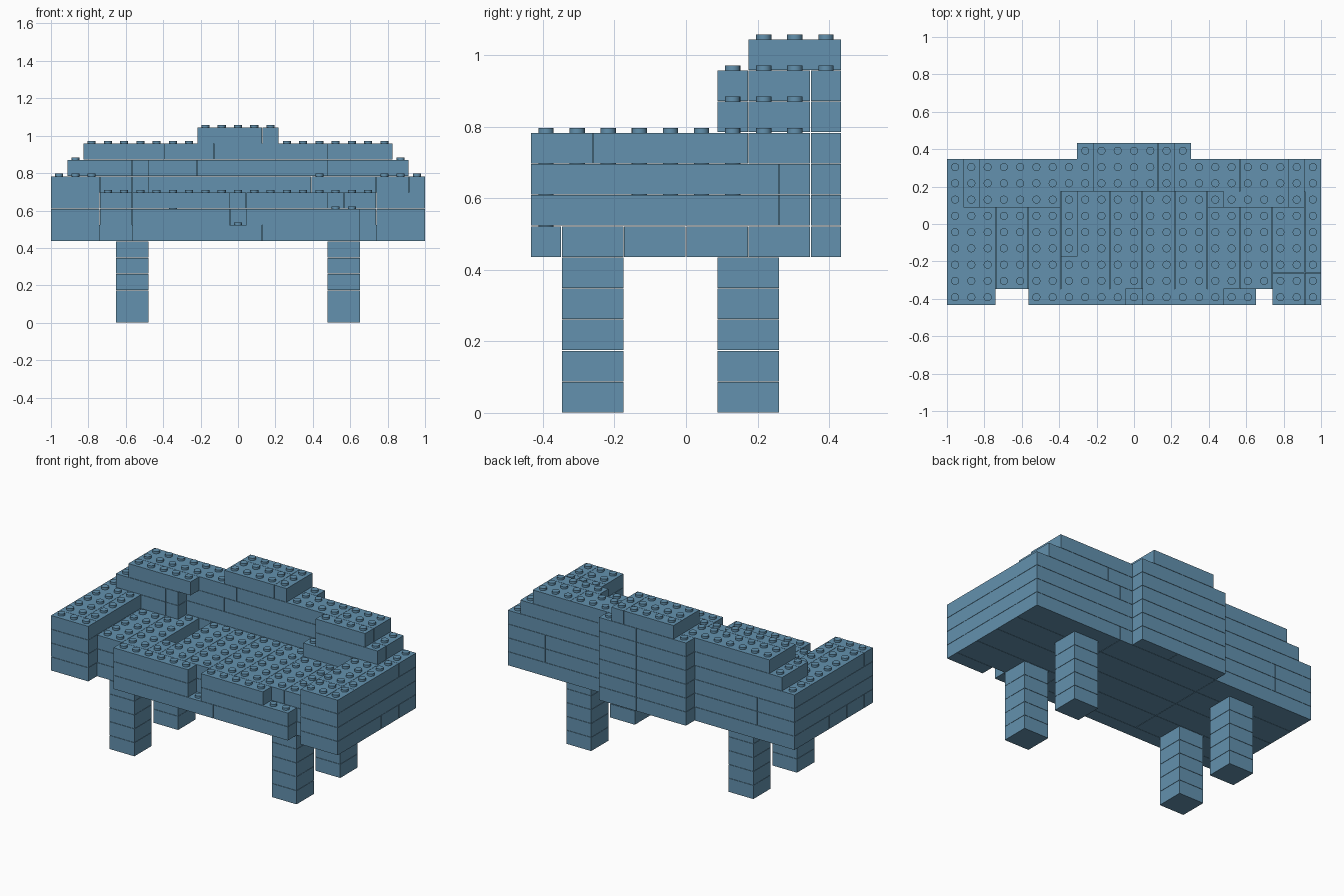
import bpy, bmesh, math
from mathutils import Matrix

if "Cube" in bpy.data.objects:
    bpy.data.objects.remove(bpy.data.objects["Cube"])

U = 2 / 23            # one stud pitch, also the brick height
H = 0.0871
GAP = 0.0009          # half seam between bricks
X0, Y0 = -1.0, -5 * U

blue = bpy.data.materials.new("dusty blue")
blue.diffuse_color = (0.125, 0.285, 0.425, 1)
blue.use_nodes = True
blue.node_tree.nodes["Principled BSDF"].inputs["Base Color"].default_value = blue.diffuse_color


def split(a, b, step):
    cuts = list(range(a, b, step)) + [b]
    return list(zip(cuts[:-1], cuts[1:]))


def bricks(i0, i1, j0, j1, sx=8, sy=8):
    """Fill a rectangle of studs with bricks of at most sx by sy studs."""
    return [(a, b, c, d) for a, b in split(i0, i1, sx) for c, d in split(j0, j1, sy)]


def add_box(bm, i0, i1, j0, j1, k):
    x0, x1 = X0 + i0 * U, X0 + i1 * U
    y0, y1 = Y0 + j0 * U, Y0 + j1 * U
    z0, z1 = k * H, (k + 1) * H
    m = Matrix.Translation(((x0 + x1) / 2, (y0 + y1) / 2, (z0 + z1) / 2)) @ Matrix.Diagonal(
        (x1 - x0 - 2 * GAP, y1 - y0 - 2 * GAP, z1 - z0 - 2 * GAP, 1))
    bmesh.ops.create_cube(bm, size=1, matrix=m)


def add_stud(bm, i, j, k):
    h = 0.014
    m = Matrix.Translation((X0 + (i + .5) * U, Y0 + (j + .5) * U, (k + 1) * H - GAP + h / 2))
    bmesh.ops.create_cone(bm, cap_ends=True, segments=16, radius1=0.0215,
                          radius2=0.0215, depth=h, matrix=m)


BACK = (8, 15, 9, 10)     # projecting strip behind the backrest
parts = []                # (name, level, bricks)

# Four legs of five stacked bricks
for side, i in (("left", 4), ("right", 17)):
    for end, j in (("front", 1), ("back", 6)):
        for k in range(5):
            parts.append((f"{end}_{side}_leg", k, [(i, i + 2, j, j + 2)]))

# Bottom layer of the seat
parts.append(("seat_base", 5,
              bricks(0, 23, 1, 9, 8, 2) + bricks(0, 3, 0, 1) + bricks(5, 19, 0, 1)
              + bricks(20, 23, 0, 1) + bricks(*BACK, 4)))
# Middle layer, with a gap in the front row
parts.append(("seat_middle", 6,
              bricks(0, 3, 0, 9) + bricks(20, 23, 0, 9) + bricks(3, 20, 1, 7, 2)
              + bricks(3, 20, 7, 9) + bricks(5, 11, 0, 1) + bricks(12, 19, 0, 1)
              + bricks(*BACK, 4)))
# Top layer, with a narrow slot left open near the left side
parts.append(("seat_top", 7,
              bricks(0, 3, 0, 9) + bricks(20, 23, 0, 9) + bricks(3, 7, 1, 7, 2)
              + bricks(7, 8, 1, 3) + bricks(8, 20, 1, 7, 2) + bricks(3, 20, 7, 9)
              + bricks(5, 11, 0, 1) + bricks(12, 17, 0, 1) + bricks(*BACK, 4)))

# Arms
parts.append(("left_arm", 8, bricks(0, 3, 0, 1) + bricks(0, 2, 1, 7) + bricks(2, 3, 1, 7)))
parts.append(("right_arm", 8, bricks(20, 23, 0, 2, 2) + bricks(20, 22, 2, 7) + bricks(22, 23, 2, 7)))

# Backrest: stepped rows with thicker shoulders at both sides
parts.append(("backrest_row_1", 8,
              bricks(0, 23, 7, 9) + bricks(3, 6, 6, 7, 2) + bricks(16, 20, 6, 7)
              + bricks(*BACK, 4)))
parts.append(("backrest_row_2", 9,
              bricks(1, 22, 7, 9) + bricks(1, 6, 6, 7, 4) + bricks(17, 22, 6, 7)
              + bricks(*BACK, 4)))
parts.append(("backrest_row_3", 10,
              bricks(2, 21, 7, 9) + bricks(2, 7, 6, 7) + bricks(17, 21, 6, 7)
              + bricks(*BACK, 4)))
parts.append(("backrest_crest", 11,
              bricks(9, 13, 7, 9) + bricks(9, 13, 9, 10) + bricks(13, 14, 7, 10)))

# Cells that are filled, so studs go only on open tops
filled = {(i, j, k) for _, k, bs in parts for a, b, c, d in bs
          for i in range(a, b) for j in range(c, d)}

meshes = {}
for name, k, bs in parts:
    bm = meshes.setdefault(name, bmesh.new())
    for b in bs:
        add_box(bm, *b, k)
        for i in range(b[0], b[1]):
            for j in range(b[2], b[3]):
                if (i, j, k + 1) not in filled:
                    add_stud(bm, i, j, k)

for name, bm in meshes.items():
    me = bpy.data.meshes.new(name)
    bm.to_mesh(me)
    bm.free()
    me.materials.append(blue)
    ob = bpy.data.objects.new(name, me)
    bpy.context.collection.objects.link(ob)
    bpy.ops.object.select_all(action='DESELECT')
    ob.select_set(True)
    bpy.context.view_layer.objects.active = ob
    bpy.ops.object.shade_smooth_by_angle(angle=math.radians(30))
